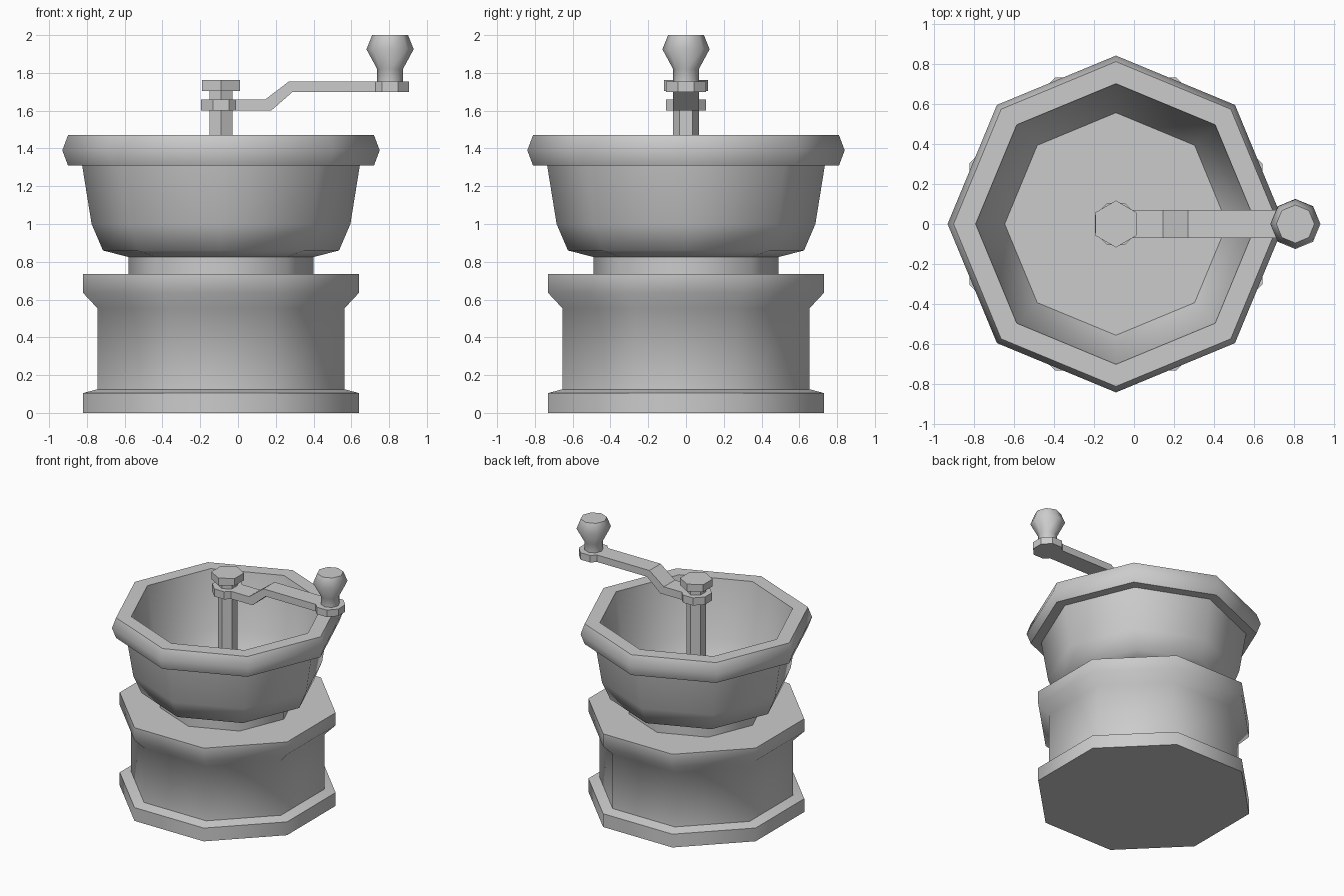
import bpy, bmesh, math

if "Cube" in bpy.data.objects:
    bpy.data.objects.remove(bpy.data.objects["Cube"])

CX = -0.09      # axis of the mill body
KX = 0.805      # axis of the knob


def finish(name, bm, angle=55):
    bmesh.ops.recalc_face_normals(bm, faces=bm.faces)
    mesh = bpy.data.meshes.new(name)
    bm.to_mesh(mesh)
    bm.free()
    ob = bpy.data.objects.new(name, mesh)
    bpy.context.collection.objects.link(ob)
    bpy.ops.object.select_all(action='DESELECT')
    ob.select_set(True)
    bpy.context.view_layer.objects.active = ob
    bpy.ops.object.shade_smooth_by_angle(angle=math.radians(angle))
    return ob


def turned(name, profile, x, sides=8, flat=False, angle=55):
    """Revolve (radius, z) points; flat=True turns a flat side to the axes
    and reads the radii as distances to the flats."""
    off = math.pi / sides if flat else 0
    k = 1 / math.cos(math.pi / sides) if flat else 1
    bm = bmesh.new()
    rings = []
    for r, z in profile:
        rings.append([bm.verts.new((x + r * k * math.cos(off + 2 * math.pi * i / sides),
                                    r * k * math.sin(off + 2 * math.pi * i / sides), z))
                      for i in range(sides)])
    for a, b in zip(rings, rings[1:]):
        for i in range(sides):
            j = (i + 1) % sides
            bm.faces.new((a[i], a[j], b[j], b[i]))
    bm.faces.new(rings[0])
    bm.faces.new(rings[-1])
    return finish(name, bm, angle)


# Octagonal base with foot and collar mouldings
turned("base", [(0.73, 0), (0.73, 0.105), (0.655, 0.125), (0.655, 0.555),
                (0.73, 0.635), (0.73, 0.735)], CX, flat=True)

# Neck between base and bowl
turned("neck", [(0.49, 0.735), (0.49, 0.826)], CX)

# Hollow bowl with thick rim, outside then inside
turned("bowl", [(0.49, 0.825), (0.625, 0.86), (0.685, 1.0), (0.735, 1.31),
                (0.81, 1.31), (0.84, 1.39), (0.81, 1.47), (0.70, 1.47),
                (0.63, 1.03), (0.555, 0.88)], CX)

# Hexagonal spindle and nut, corners towards front and back
for name, prof in (("spindle", [(0.07, 0.88), (0.07, 1.71)]),
                   ("nut", [(0.117, 1.705), (0.117, 1.762)])):
    ob = turned(name, prof, 0, sides=6, angle=40)
    ob.rotation_euler.z = math.pi / 2
    ob.location.x = CX

# Cranked handle: (x, half width, bottom z, top z), eyes at both ends
stations = [(-0.195, 0.043, 1.60, 1.66), (-0.133, 0.105, 1.60, 1.66),
            (-0.047, 0.105, 1.60, 1.66), (-0.012, 0.07, 1.60, 1.66),
            (0.16, 0.07, 1.60, 1.66), (0.28, 0.07, 1.70, 1.755),
            (0.727, 0.07, 1.70, 1.755), (0.762, 0.105, 1.70, 1.755),
            (0.848, 0.105, 1.70, 1.755), (0.905, 0.043, 1.70, 1.755)]
bm = bmesh.new()
loops = []
for x, w, z0, z1 in stations:
    shift = {0.16: 0.015, 0.28: 0.01}.get(x, 0)   # keeps the bar thickness in the crank
    loops.append([bm.verts.new(p) for p in ((x + shift, -w, z0), (x + shift, w, z0),
                                            (x - shift, w, z1), (x - shift, -w, z1))])
for a, b in zip(loops, loops[1:]):
    for i in range(4):
        j = (i + 1) % 4
        bm.faces.new((a[i], a[j], b[j], b[i]))
bm.faces.new(loops[0])
bm.faces.new(loops[-1])
finish("crank_handle", bm, 30)

# Turned knob
turned("knob", [(0.068, 1.75), (0.068, 1.82), (0.125, 1.925), (0.095, 2.0)], KX)
